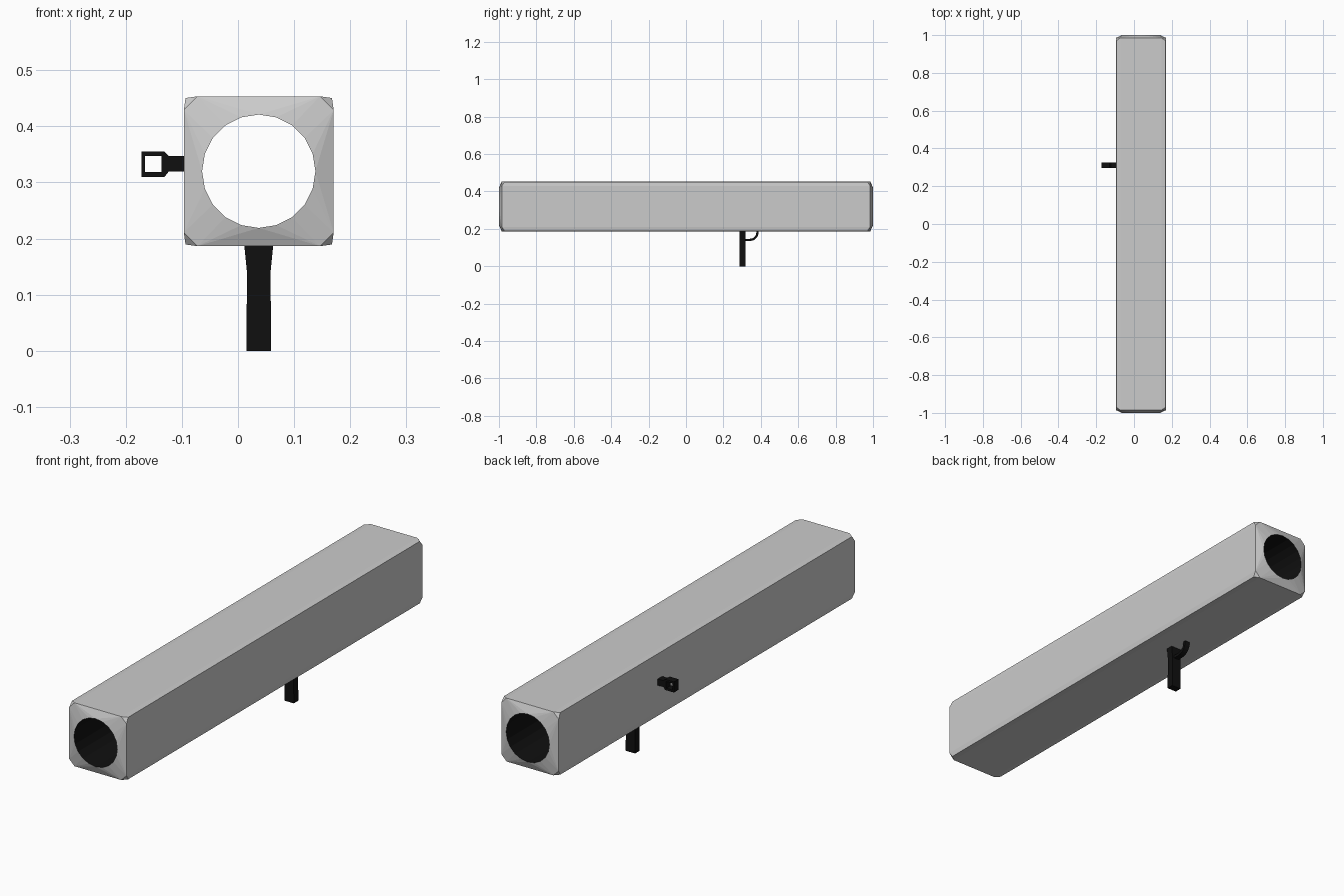
import bpy, bmesh, math

if "Cube" in bpy.data.objects:
    bpy.data.objects.remove(bpy.data.objects["Cube"])

CX, CZ = 0.037, 0.32          # tube axis
black = bpy.data.materials.new("black")
black.diffuse_color = (0.005, 0.005, 0.005, 1)
black.use_nodes = True
black.node_tree.nodes["Principled BSDF"].inputs["Base Color"].default_value = black.diffuse_color


def finish(bm, name, mat=None, recalc=True):
    if recalc:
        bmesh.ops.recalc_face_normals(bm, faces=bm.faces)
    mesh = bpy.data.meshes.new(name)
    bm.to_mesh(mesh)
    bm.free()
    if mat:
        mesh.materials.append(mat)
    obj = bpy.data.objects.new(name, mesh)
    bpy.context.collection.objects.link(obj)
    return obj


def circle(y, r=0.101, n=20):
    return [(CX + r * math.sin(2 * math.pi * i / n), y,
             CZ + r * math.cos(2 * math.pi * i / n)) for i in range(n)]


def extrude_y(name, quads, y0, y1):
    """Extrude outlines given in (x, z) between two y values."""
    bm = bmesh.new()
    for pts in quads:
        a = [bm.verts.new((x, y0, z)) for x, z in pts]
        b = [bm.verts.new((x, y1, z)) for x, z in pts]
        bm.faces.new(a)
        bm.faces.new(b[::-1])
        for i in range(len(pts)):
            j = (i + 1) % len(pts)
            bm.faces.new((a[i], b[i], b[j], a[j]))
    return finish(bm, name, black)


# Square tube: hull of the beveled ends and the bore rims, opened at both ends
bm = bmesh.new()
for end in (-1, 1):
    for sx in (-1, 1):
        for sz in (-1, 1):
            for u, v, y in ((0.109, 0.1335, 0.985), (0.1305, 0.1305, 0.97), (0.1335, 0.109, 0.985)):
                bm.verts.new((CX + sx * u, end * y, CZ + sz * v))
    for p in circle(end):
        bm.verts.new(p)
bmesh.ops.convex_hull(bm, input=bm.verts)
bmesh.ops.recalc_face_normals(bm, faces=bm.faces)
caps = [f for f in bm.faces if all(abs(v.co.y) > 0.999 for v in f.verts)]
bmesh.ops.delete(bm, geom=caps, context='FACES')
bmesh.ops.dissolve_limit(bm, angle_limit=math.radians(0.5), verts=bm.verts, edges=bm.edges)
finish(bm, "tube_body", recalc=False)

# Black bore lining, facing inward
bm = bmesh.new()
front, back = ([bm.verts.new(p) for p in circle(y)] for y in (-1, 1))
for i in range(20):
    j = (i + 1) % 20
    bm.faces.new((front[i], front[j], back[j], back[i]))
bm.normal_update()
if bm.faces[:][0].normal.z > 0:
    bmesh.ops.reverse_faces(bm, faces=bm.faces)
finish(bm, "bore", black, recalc=False)

# Grip, flared where it meets the tube
extrude_y("grip", [[(0.015, 0), (0.059, 0), (0.058, 0.14), (0.063, 0.19),
                    (0.011, 0.19), (0.016, 0.14)]], 0.287, 0.317)

# Trigger guard: curved strip behind the grip
bm = bmesh.new()
path = [((0.31, 0.147), (0.31, 0.135))]
for k in range(6):
    a = math.radians(-90 + 18 * k)
    path.append(tuple((0.342 + r * math.cos(a), 0.181 + r * math.sin(a)) for r in (0.034, 0.046)))
path.append(((0.376, 0.19), (0.388, 0.19)))
rings = [[bm.verts.new((x, y, z)) for x, (y, z) in
          ((0.025, i), (0.049, i), (0.049, o), (0.025, o))] for i, o in path]
for r0, r1 in zip(rings, rings[1:]):
    for i in range(4):
        j = (i + 1) % 4
        bm.faces.new((r0[i], r0[j], r1[j], r1[i]))
bm.faces.new(rings[0])
bm.faces.new(rings[-1])
finish(bm, "trigger_guard", black)

# Sight: tapered arm and square frame
extrude_y("sight_arm", [[(-0.096, 0.32), (-0.096, 0.347), (-0.123, 0.347), (-0.131, 0.355),
                         (-0.136, 0.355), (-0.136, 0.31), (-0.131, 0.31), (-0.123, 0.32)]],
          0.296, 0.326)
outer = [(-0.172, 0.31), (-0.131, 0.31), (-0.131, 0.355), (-0.172, 0.355)]
inner = [(-0.166, 0.319), (-0.137, 0.319), (-0.137, 0.347), (-0.166, 0.347)]
extrude_y("sight_frame", [[outer[i], outer[(i + 1) % 4], inner[(i + 1) % 4], inner[i]]
                          for i in (0, 2, 3)], 0.296, 0.326)
